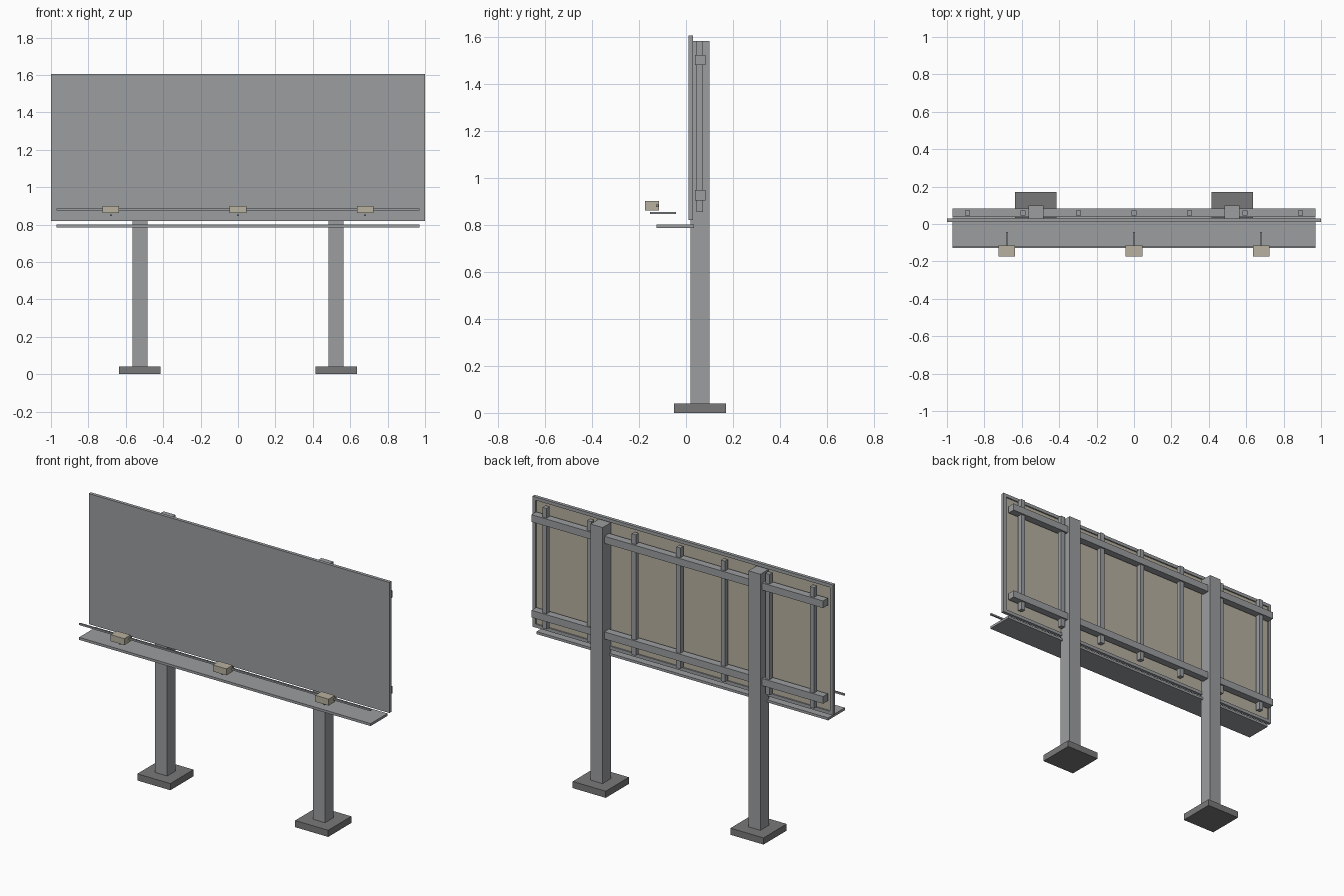
import bpy
import bmesh
from mathutils import Vector

cube = bpy.data.objects.get("Cube")
if cube:
    bpy.data.objects.remove(cube, do_unlink=True)


def material(name, r, g, b):
    m = bpy.data.materials.new(name)
    m.use_nodes = True
    m.diffuse_color = (r, g, b, 1)
    m.node_tree.nodes["Principled BSDF"].inputs["Base Color"].default_value = (r, g, b, 1)
    return m


STEEL = material("steel grey", 0.33, 0.34, 0.35)
FOOTING = material("dark concrete", 0.19, 0.19, 0.19)
BEIGE = material("beige", 0.48, 0.44, 0.35)


def box(name, x, y, z, mat):
    """Box from (low, high) ranges along each axis."""
    low, high = Vector((x[0], y[0], z[0])), Vector((x[1], y[1], z[1]))
    bm = bmesh.new()
    bmesh.ops.create_cube(bm, size=1)
    for v in bm.verts:
        v.co = (low + high) / 2 + v.co * (high - low)
    mesh = bpy.data.meshes.new(name)
    bm.to_mesh(mesh)
    bm.free()
    mesh.materials.append(mat)
    obj = bpy.data.objects.new(name, mesh)
    bpy.context.collection.objects.link(obj)
    return obj


def span(centre, width):
    return (centre - width / 2, centre + width / 2)


# Posts on square footings
for side, x in (("right", -0.525), ("left", 0.525)):
    box(f"{side}_footing", span(x, 0.22), (-0.05, 0.17), (0, 0.04), FOOTING)
    box(f"{side}_post", span(x, 0.08), (0.02, 0.1), (0.02, 1.58), STEEL)

# Display sheet with a raised rim behind it and a beige backing
BOTTOM, TOP, RIM = 0.82, 1.605, 0.02
box("display_sheet", (-1, 1), (0.01, 0.018), (BOTTOM, TOP), STEEL)
box("backing", (-0.985, 0.985), (0.017, 0.022), (BOTTOM + 0.01, TOP - 0.01), BEIGE)
for name, z in (("bottom_rim", BOTTOM), ("top_rim", TOP - RIM)):
    box(name, (-1, 1), (0.017, 0.03), (z, z + RIM), STEEL)
for name, x in (("right_rim", -1), ("left_rim", 1 - RIM)):
    box(name, (x, x + RIM), (0.017, 0.03), (BOTTOM + RIM, TOP - RIM), STEEL)

# Rear framework: upright studs crossed by two long rails
for i, x in enumerate((-0.89, -0.593, -0.297, 0, 0.297, 0.593, 0.89)):
    box(f"stud_{i + 1}", span(x, 0.028), (0.045, 0.073), (0.853, 1.58), STEEL)
for name, z in (("lower_rail", 0.925), ("upper_rail", 1.5)):
    box(name, (-0.97, 0.97), (0.038, 0.083), span(z, 0.043), STEEL)

# Walkway and lamp pipe
box("walkway", (-0.97, 0.97), (-0.125, 0.035), (0.785, 0.8), STEEL)
box("lamp_pipe", (-0.97, 0.97), span(-0.122, 0.01), span(0.88, 0.01), STEEL)

# Lamps with short arms
for name, x in (("right", -0.68), ("middle", 0), ("left", 0.68)):
    box(f"{name}_lamp", span(x, 0.09), (-0.174, -0.115), (0.861, 0.9), BEIGE)
    box(f"{name}_lamp_arm", span(x, 0.01), (-0.154, -0.043), (0.845, 0.855), STEEL)
